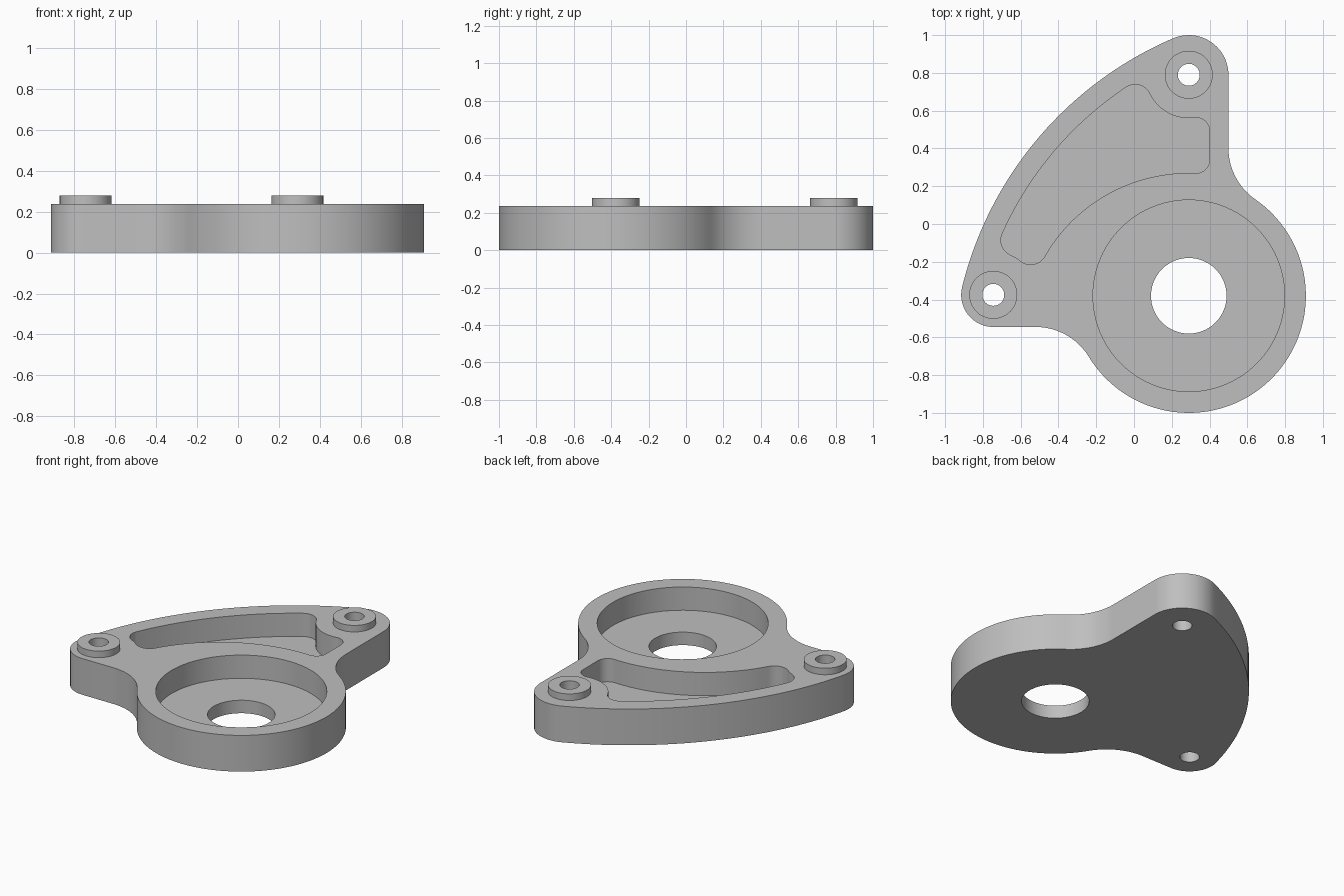
import bpy, bmesh, math
from mathutils import Vector

if "Cube" in bpy.data.objects:
    bpy.data.objects.remove(bpy.data.objects["Cube"], do_unlink=True)

# Main dimensions
TOP, FLOOR, BOSS_TOP = 0.237, 0.085, 0.28
HUB, HUB_R = Vector((0.29, -0.38)), 0.62
BORE_R, SHAFT_R = 0.507, 0.2
EAR_A, EAR_A_R = Vector((0.29, 0.79)), 0.21
EAR_B, EAR_B_R = Vector((-0.745, -0.375)), 0.17
BOSS_R, BOLT_R = 0.127, 0.058
SWEEP_R, FILLET, WALL = 1.935, 0.33, 0.11

metal = bpy.data.materials.new("plain grey")
metal.use_nodes = True
metal.diffuse_color = (0.52, 0.52, 0.52, 1)
metal.node_tree.nodes["Principled BSDF"].inputs["Base Color"].default_value = metal.diffuse_color


def meet(c1, r1, c2, r2, side):
    """Crossing of two circles, on the left (+1) or right (-1) of c1 to c2."""
    d = c2 - c1
    along = (d.length_squared + r1 * r1 - r2 * r2) / (2 * d.length)
    across = math.sqrt(r1 * r1 - along * along)
    u = d.normalized()
    return c1 + u * along + Vector((-u.y, u.x)) * across * side


def on(c, r, target):
    """Point of the circle nearest to the target."""
    return c + (target - c).normalized() * r


def arc(c, p, q):
    """Points of the shorter arc about c from p to q."""
    a, b = p - c, q - c
    start = math.atan2(a.y, a.x)
    turn = math.atan2(a.x * b.y - a.y * b.x, a.dot(b))
    n = max(4, math.ceil(abs(turn) * max(a.length, 0.3) / 0.03))
    return [c + a.length * Vector((math.cos(start + turn * i / n), math.sin(start + turn * i / n)))
            for i in range(n + 1)]


def circle(c, r, n=96):
    return [c + r * Vector((math.cos(math.tau * i / n), math.sin(math.tau * i / n))) for i in range(n)]


def prism(name, points, z0, z1):
    """Upright solid over a closed outline."""
    bm = bmesh.new()
    clean = [p for i, p in enumerate(points) if (p - points[i - 1]).length > 1e-4]
    face = bm.faces.new([bm.verts.new((p.x, p.y, z0)) for p in clean])
    out = bmesh.ops.extrude_face_region(bm, geom=[face])
    verts = [v for v in out["geom"] if isinstance(v, bmesh.types.BMVert)]
    bmesh.ops.translate(bm, verts=verts, vec=(0, 0, z1 - z0))
    bmesh.ops.recalc_face_normals(bm, faces=bm.faces)
    mesh = bpy.data.meshes.new(name)
    bm.to_mesh(mesh)
    bm.free()
    mesh.materials.append(metal)
    obj = bpy.data.objects.new(name, mesh)
    bpy.context.collection.objects.link(obj)
    return obj


def activate(obj):
    bpy.ops.object.select_all(action="DESELECT")
    obj.select_set(True)
    bpy.context.view_layer.objects.active = obj


def cut(obj, points, z0, z1):
    cutter = prism("cutter", points, z0, z1)
    cutter.hide_render = True
    mod = obj.modifiers.new("cut", "BOOLEAN")
    mod.operation, mod.solver, mod.object = "DIFFERENCE", "EXACT", cutter
    activate(obj)
    bpy.ops.object.modifier_apply(modifier=mod.name)
    bpy.data.objects.remove(cutter, do_unlink=True)


def smooth(obj):
    activate(obj)
    bpy.ops.object.shade_smooth_by_angle(angle=math.radians(30))


# Outer outline: two ears, a broad sweep between them, fillets into the hub
sweep = meet(EAR_A, SWEEP_R - EAR_A_R, EAR_B, SWEEP_R - EAR_B_R, 1)
side_x, low_y = EAR_A.x + EAR_A_R, EAR_B.y - EAR_B_R
reach = HUB_R + FILLET
fx, fy = side_x + FILLET, low_y - FILLET
fillet_a = Vector((fx, HUB.y + math.sqrt(reach**2 - (fx - HUB.x)**2)))
fillet_b = Vector((HUB.x - math.sqrt(reach**2 - (fy - HUB.y)**2), fy))
sweep_a = on(sweep, SWEEP_R, EAR_A)
sweep_b = on(sweep, SWEEP_R, EAR_B)
hub_low = HUB + Vector((0.7071, -0.7071)) * HUB_R
outline = (
    arc(sweep, sweep_b, sweep_a)
    + arc(EAR_A, sweep_a, EAR_A + Vector((EAR_A_R, 0)))
    + arc(fillet_a, fillet_a - Vector((FILLET, 0)), on(HUB, HUB_R, fillet_a))
    + arc(HUB, on(HUB, HUB_R, fillet_a), hub_low)
    + arc(HUB, hub_low, on(HUB, HUB_R, fillet_b))
    + arc(fillet_b, on(HUB, HUB_R, fillet_b), fillet_b + Vector((0, FILLET)))
    + arc(EAR_B, Vector((EAR_B.x, low_y)), sweep_b))

# Pocket outline: rounded corners between the sweep, the ears and the hub web
web, WEB_R = Vector((0.29, -0.61)), 0.88
EAR_GAP, BIG, SMALL = 0.23, 0.085, 0.07
pocket_r, edge_x = SWEEP_R - WALL, side_x - 0.1
tip = meet(EAR_A, EAR_GAP + BIG, sweep, pocket_r - BIG, -1)
tail = meet(EAR_B, EAR_GAP + BIG, sweep, pocket_r - BIG, 1)
heel = meet(EAR_B, EAR_GAP + BIG, web, WEB_R + BIG, 1)
cx = edge_x - SMALL
upper = Vector((cx, EAR_A.y - math.sqrt((EAR_GAP + SMALL)**2 - (cx - EAR_A.x)**2)))
lower = Vector((cx, web.y + math.sqrt((WEB_R + SMALL)**2 - (cx - web.x)**2)))
right = Vector((SMALL, 0))
tip_out, tail_out = on(sweep, pocket_r, tip), on(sweep, pocket_r, tail)
tip_ear, upper_ear = on(EAR_A, EAR_GAP, tip), on(EAR_A, EAR_GAP, upper)
tail_ear, heel_ear = on(EAR_B, EAR_GAP, tail), on(EAR_B, EAR_GAP, heel)
lower_web, heel_web = on(web, WEB_R, lower), on(web, WEB_R, heel)
pocket = (
    arc(sweep, tail_out, tip_out) + arc(tip, tip_out, tip_ear)
    + arc(EAR_A, tip_ear, upper_ear) + arc(upper, upper_ear, upper + right)
    + arc(lower, lower + right, lower_web) + arc(web, lower_web, heel_web)
    + arc(heel, heel_web, heel_ear) + arc(EAR_B, heel_ear, tail_ear)
    + arc(tail, tail_ear, tail_out))

# Housing with bearing bore, shaft hole, lightening pocket and bolt holes
housing = prism("housing", outline, 0, TOP)
cut(housing, circle(HUB, BORE_R), FLOOR, 1)
cut(housing, circle(HUB, SHAFT_R), -1, 1)
cut(housing, pocket, FLOOR, 1)
for ear in (EAR_A, EAR_B):
    cut(housing, circle(ear, BOLT_R, 48), -1, 1)
smooth(housing)

# Raised bolt bosses
for name, ear in (("rear_boss", EAR_A), ("right_boss", EAR_B)):
    boss = prism(name, circle(ear, BOSS_R, 64), TOP, BOSS_TOP)
    cut(boss, circle(ear, BOLT_R, 48), -1, 1)
    smooth(boss)
